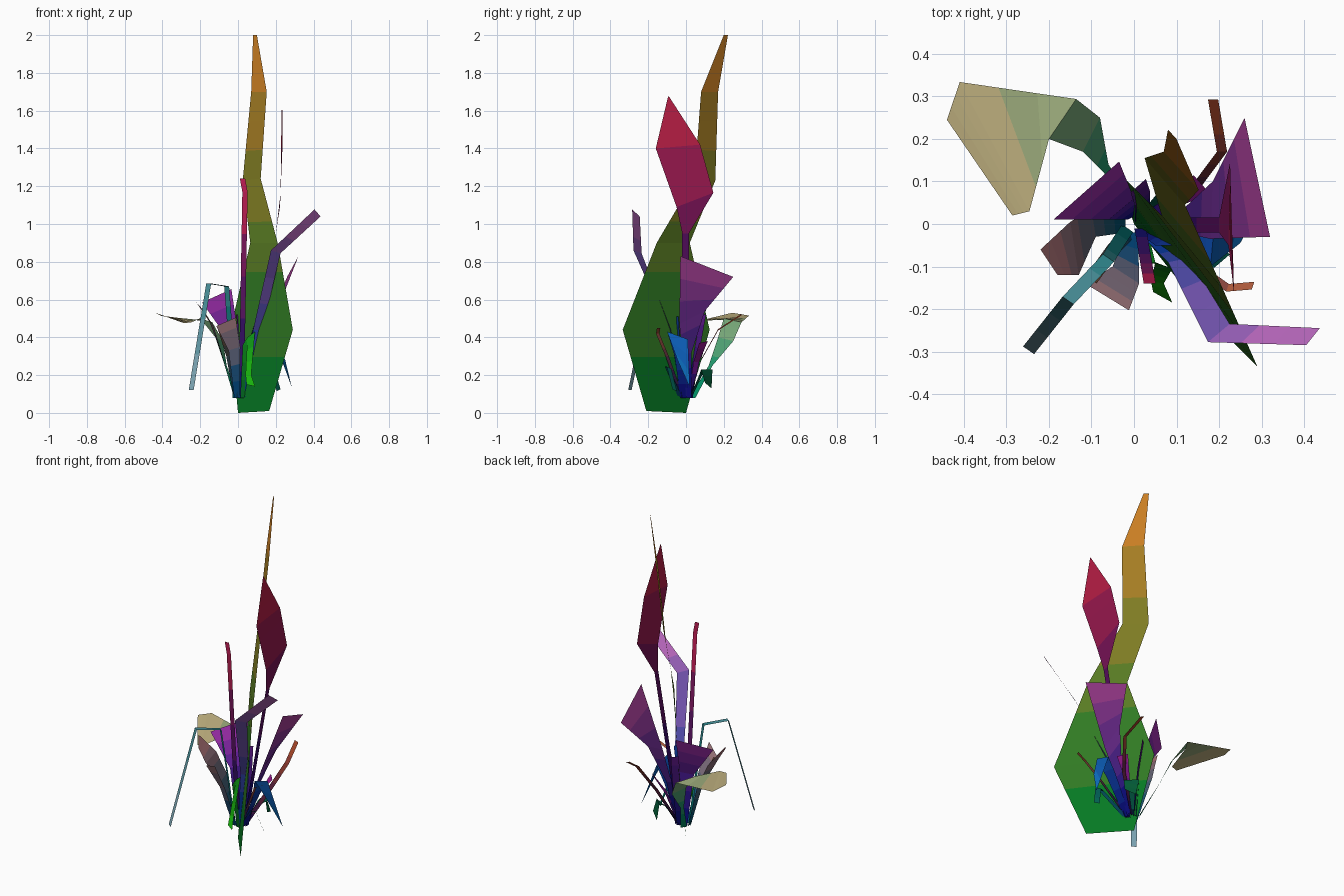
import bpy, bmesh
from mathutils import Vector as V

STEPS = 6  # colour steps from the root to the tip of a leaf


def colour(name, c0, c1, t):
    m = bpy.data.materials.new(name)
    m.diffuse_color = [((a + (b - a) * t) / 255) ** 2.2 for a, b in zip(c0, c1)] + [1]
    return m


def leaf(name, c0, c1, rungs):
    """Flat blade through pairs of left/right edge points, shaded root to tip."""
    rungs = [(V(a), V(b)) for a, b in rungs]
    mids = [(a + b) / 2 for a, b in rungs]
    dist = [0]
    for p, q in zip(mids, mids[1:]):
        dist.append(dist[-1] + (q - p).length)
    bm = bmesh.new()
    rows, ts = [], []
    n = 3
    for i, (a, b) in enumerate(rungs[:-1]):
        c, d = rungs[i + 1]
        for k in range(n):
            f = k / n
            rows.append((bm.verts.new(a.lerp(c, f)), bm.verts.new(b.lerp(d, f))))
            ts.append((dist[i] + (dist[i + 1] - dist[i]) * f) / dist[-1])
    rows.append(tuple(bm.verts.new(p) for p in rungs[-1]))
    ts.append(1)
    for i in range(len(rows) - 1):
        (a, b), (c, d) = rows[i], rows[i + 1]
        face = bm.faces.new((a, b, d, c))
        face.material_index = min(STEPS - 1, int((ts[i] + ts[i + 1]) / 2 * STEPS))
    me = bpy.data.meshes.new(name)
    bm.to_mesh(me)
    bm.free()
    for s in range(STEPS):
        me.materials.append(colour(f"{name}_{s}", c0, c1, s / (STEPS - 1)))
    bpy.context.collection.objects.link(bpy.data.objects.new(name, me))


def strip(name, c0, c1, half, centres):
    """Narrow blade of even width about a centre line."""
    h = V(half)
    leaf(name, c0, c1, [(V(p) - h, V(p) + h) for p in centres])


# Tall main blade
leaf("main_blade", (15, 120, 40), (200, 125, 40), [
    ((0, 0, 0), (.165, -.21, .01)), ((-.04, .125, .44), (.29, -.335, .44)),
    ((.065, .02, .9), (.21, -.155, .9)), ((.025, .155, 1.23), (.12, .045, 1.24)),
    ((.07, .17, 1.7), (.152, .08, 1.7)), ((.08, .222, 2), (.1, .2, 2))])

# Red spoon-shaped leaf
leaf("red_leaf", (25, 10, 110), (180, 35, 70), [
    ((.04, -.01, .08), (.04, .02, .08)), ((.12, -.02, .5), (.12, .015, .5)),
    ((.2, -.02, .95), (.2, .015, .95)), ((.222, -.05, 1.09), (.226, .145, 1.165)),
    ((.235, -.16, 1.4), (.228, .075, 1.42)), ((.234, -.095, 1.675), (.233, -.09, 1.675))])

# Purple fan leaf on the right
leaf("purple_fan_leaf", (20, 20, 130), (165, 65, 150), [
    ((.05, 0, .08), (.05, .03, .08)), ((.11, -.02, .3), (.11, .03, .32)),
    ((.18, -.035, .47), (.185, .1, .54)), ((.32, -.03, .83), (.26, .25, .72))])

# Lilac bent leaf
leaf("lilac_leaf", (15, 60, 160), (185, 105, 190), [
    ((.02, -.03, .08), (.05, -.02, .08)), ((.08, -.09, .44), (.13, -.08, .44)),
    ((.174, -.278, .86), (.225, -.235, .845)), ((.405, -.285, 1.077), (.437, -.245, 1.04))])

# Thin upright blade
strip("thin_red_blade", (25, 20, 110), (190, 35, 85), (.014, 0, 0), [
    (.015, -.01, .08), (.025, -.07, .5), (.037, -.14, 1.17), (.024, -.14, 1.24)])

# Drooping steel-blue blade
strip("drooping_blade", (0, 110, 110), (125, 165, 180), (.013, -.009, 0), [
    (-.015, -.01, .08), (-.035, -.04, .35), (-.06, -.08, .67),
    (-.155, -.18, .685), (-.248, -.297, .12)])

# Broad pale green leaf at the back left
leaf("pale_green_leaf", (0, 140, 100), (195, 180, 130), [
    ((-.02, .02, .08), (0, .05, .08)), ((-.07, .12, .25), (-.06, .14, .25)),
    ((-.12, .17, .4), (-.08, .25, .38)), ((-.2, .2, .5), (-.136, .294, .48)),
    ((-.246, .03, .48), (-.41, .334, .515)), ((-.286, .02, .475), (-.44, .245, .53))])

# Rosy teal leaves at the front left
leaf("rosy_side_leaf", (0, 80, 110), (165, 110, 115), [
    ((-.02, -.02, .08), (-.02, .01, .08)), ((-.09, -.03, .33), (-.1, .035, .35)),
    ((-.13, -.12, .46), (-.15, .005, .48)), ((-.18, -.12, .54), (-.22, -.06, .585))])
leaf("rosy_front_leaf", (0, 75, 130), (165, 125, 130), [
    ((-.02, -.02, .08), (.01, -.02, .08)), ((-.05, -.1, .33), (.012, -.14, .35)),
    ((-.115, -.14, .46), (-.012, -.203, .505))])

# Bright violet fan leaf
leaf("violet_fan_leaf", (20, 20, 140), (160, 50, 175), [
    ((-.015, .01, .08), (.005, .02, .08)), ((-.06, .01, .4), (0, .06, .42)),
    ((-.19, .01, .585), (-.035, .147, .655))])

# Low blue arching leaf
leaf("blue_arching_leaf", (15, 20, 130), (20, 110, 190), [
    ((.04, -.03, .08), (.04, .01, .08)), ((.14, -.06, .3), (.14, .01, .3)),
    ((.18, -.1, .43), (.19, .01, .39)), ((.25, -.045, .28), (.285, .02, .135))])

# Bright green hooked leaf
leaf("green_hooked_leaf", (10, 110, 40), (30, 175, 20), [
    ((.012, -.03, .08), (.035, -.03, .08)), ((.025, -.09, .36), (.05, -.09, .36)),
    ((.05, -.09, .4), (.09, -.105, .43)), ((.04, -.135, .2), (.07, -.14, .2)),
    ((.045, -.16, .15), (.09, -.185, .14))])

# Small blades filling the centre of the tuft
strip("rust_blade", (40, 15, 70), (150, 65, 40), (.012, 0, -.004), [
    (.03, .02, .08), (.14, .08, .28), (.207, .17, .44), (.186, .293, .52)])
strip("orange_blade", (30, 20, 90), (180, 95, 65), (.003, .009, 0), [
    (.03, -.02, .08), (.15, -.1, .3), (.22, -.15, .42), (.28, -.145, .45)])
strip("teal_blade", (0, 60, 90), (10, 100, 85), (.01, -.012, .005), [
    (.03, -.03, .08), (.15, -.1, .24), (.18, -.09, .24), (.215, -.06, .12)])
strip("brown_blade", (10, 60, 90), (110, 75, 55), (.012, -.01, 0), [
    (-.01, -.02, .08), (-.05, -.06, .3), (-.1, -.13, .46)])
strip("indigo_blade", (15, 15, 110), (90, 30, 130), (.018, .016, 0), [
    (.02, .02, .08), (.02, .06, .35), (.01, .09, .52)])
leaf("dark_green_blade", (0, 80, 70), (10, 90, 55), [
    ((.03, .02, .08), (.02, .03, .08)), ((.1, .07, .2), (.07, .09, .21)),
    ((.14, .08, .23), (.08, .14, .23)), ((.15, .1, .16), (.1, .135, .13))])
leaf("magenta_blade", (25, 15, 110), (150, 30, 140), [
    ((.03, .01, .08), (.03, .03, .08)), ((.1, .04, .27), (.09, .07, .27)),
    ((.18, .07, .37), (.14, .115, .38))])
leaf("navy_blade", (15, 20, 110), (20, 60, 150), [
    ((.01, -.02, .08), (.04, -.01, .08)), ((.05, -.05, .35), (.08, -.03, .35)),
    ((.1, -.05, .51), (.11, -.04, .51))])
